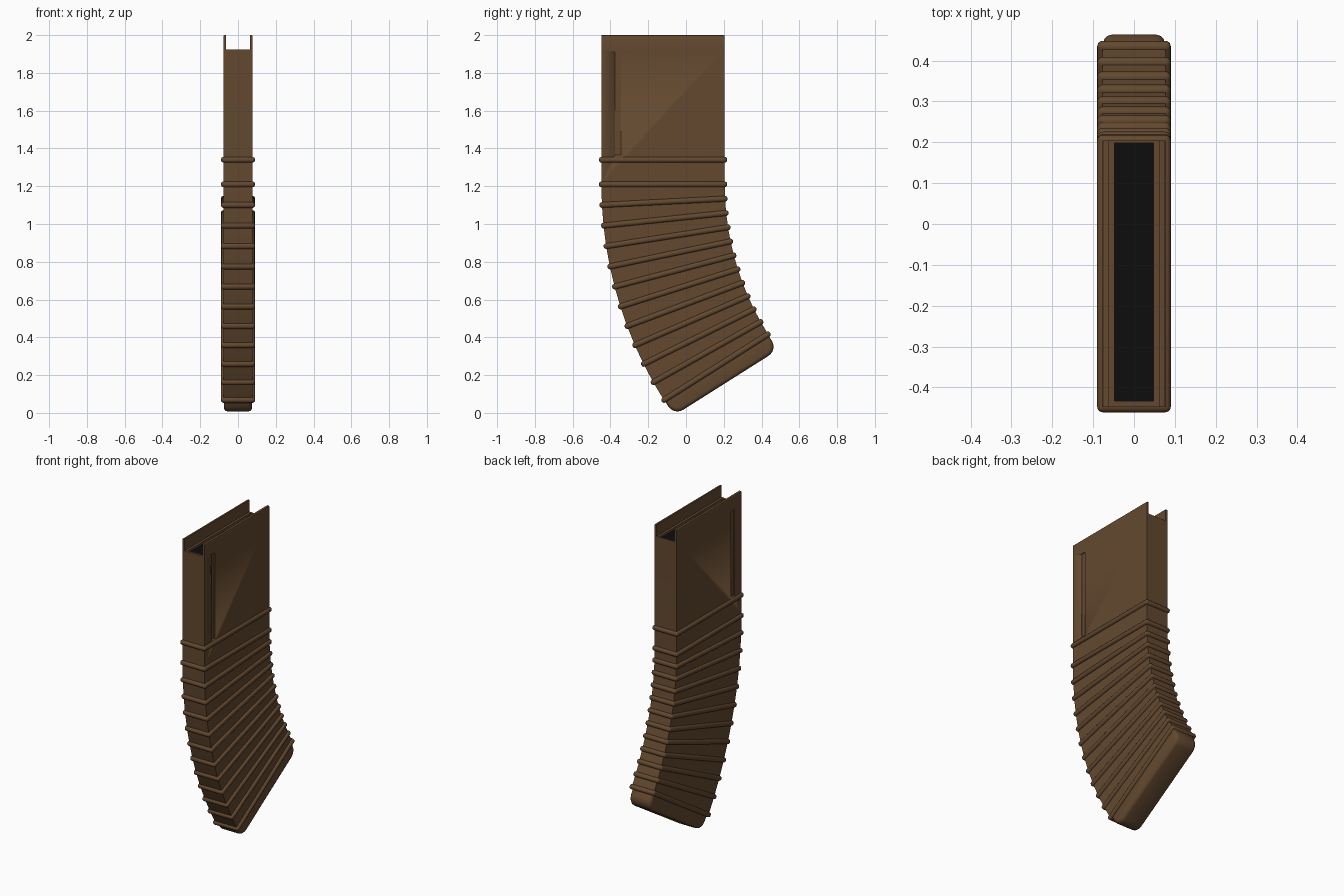
import bpy, bmesh, math
from mathutils import Matrix, Vector

if "Cube" in bpy.data.objects:
    bpy.data.objects.remove(bpy.data.objects["Cube"])

HX = 0.077                     # half width of the case
Y0, Y1 = -0.448, 0.205         # front and back of the case
ZB = 1.21                      # height where the bend starts
PIVOT = Vector((0, 1.69, ZB))  # centre of the bend
STEPS, ANGLE = 11, math.radians(32.3)
TOP = 1.925


def material(name, rgb):
    m = bpy.data.materials.new(name)
    m.diffuse_color = (*rgb, 1)
    m.use_nodes = True
    m.node_tree.nodes["Principled BSDF"].inputs["Base Color"].default_value = m.diffuse_color
    return m


brown = material("brown", (0.125, 0.066, 0.029))
black = material("black", (0.004, 0.004, 0.004))


def bend(i):
    return (Matrix.Translation(PIVOT) @ Matrix.Rotation(ANGLE * i / STEPS, 4, 'X')
            @ Matrix.Translation(-PIVOT))


def finish(bm, name, mats=(brown,)):
    bmesh.ops.recalc_face_normals(bm, faces=bm.faces[:])
    me = bpy.data.meshes.new(name)
    bm.to_mesh(me)
    bm.free()
    ob = bpy.data.objects.new(name, me)
    bpy.context.collection.objects.link(ob)
    for m in mats:
        me.materials.append(m)
    bpy.ops.object.select_all(action='DESELECT')
    ob.select_set(True)
    bpy.context.view_layer.objects.active = ob
    bpy.ops.object.shade_smooth_by_angle(angle=math.radians(32))
    return ob


def box(x0, x1, y0, y1, z0, z1):
    bm = bmesh.new()
    bmesh.ops.create_cube(bm, size=1)
    for v in bm.verts:
        v.co = Vector(((x0 + x1) / 2 + v.co.x * (x1 - x0),
                       (y0 + y1) / 2 + v.co.y * (y1 - y0),
                       (z0 + z1) / 2 + v.co.z * (z1 - z0)))
    return bm


def ring(bm, hx, y0, y1, z, mat=Matrix()):
    return [bm.verts.new(mat @ Vector(p)) for p in
            ((-hx, y0, z), (hx, y0, z), (hx, y1, z), (-hx, y1, z))]


# curved case with a recessed dark opening on top
bm = bmesh.new()
rings = [ring(bm, 0.048, -0.433, 0.198, TOP - 0.015),
         ring(bm, 0.048, -0.433, 0.198, TOP),
         ring(bm, HX, Y0, Y1, TOP)]
rings += [ring(bm, HX, Y0, Y1, ZB, bend(i)) for i in range(STEPS + 1)]
for a, b in zip(rings, rings[1:]):
    for k in range(4):
        n = (k + 1) % 4
        bm.faces.new((a[k], a[n], b[n], b[k]))
bm.faces.new(rings[0]).material_index = 1
bm.faces.new(rings[-1])
case = finish(bm, "case", (brown, black))

# shallow upright groove on each side
for side, s in (("left", -1), ("right", 1)):
    xs = sorted((s * (HX - 0.006), s * (HX + 0.05)))
    cutter = finish(box(*xs, -0.377, -0.343, 1.365, 1.91), "groove_cutter_" + side)
    cutter.hide_render = True
    cutter.hide_set(True)
    mod = case.modifiers.new("groove_" + side, 'BOOLEAN')
    mod.operation = 'DIFFERENCE'
    mod.solver = 'EXACT'
    mod.object = cutter

# side lips rising above the opening
for side, s in (("left", -1), ("right", 1)):
    xs = sorted((s * 0.063, s * HX))
    bm = box(*xs, Y0, Y1, TOP, 2.0)
    edges = [e for e in bm.edges if all(v.co.z > 1.99 and abs(v.co.x) > 0.07 for v in e.verts)]
    bmesh.ops.bevel(bm, geom=edges, offset=0.005, segments=2, profile=0.5, affect='EDGES')
    finish(bm, "lip_" + side)


# rounded ribs around the case
def rib(name, z, mat):
    g, h = 0.013, 0.015
    bm = box(-HX - g, HX + g, Y0 - g, Y1 + g, z - h, z + h)
    bmesh.ops.bevel(bm, geom=bm.edges[:], offset=0.0135, segments=4, profile=0.5, affect='EDGES')
    bm.normal_update()
    caps = [f for f in bm.faces if abs(f.normal.z) > 0.999]
    bmesh.ops.delete(bm, geom=caps, context='FACES')
    bm.transform(mat)
    finish(bm, name)


rib("rib_top", 1.34, Matrix())
for i in range(STEPS + 1):
    rib(f"rib_{i + 1:02d}", ZB, bend(i))

# rounded base
bm = box(-0.075, 0.075, Y0 + 0.002, Y1 - 0.002, ZB - 0.098, ZB + 0.03)
ends = [e for e in bm.edges if all(v.co.z < ZB for v in e.verts)
        and abs(e.verts[0].co.x - e.verts[1].co.x) > 0.1]
bmesh.ops.bevel(bm, geom=ends, offset=0.058, segments=6, profile=0.5, affect='EDGES')
bm.normal_update()
rims = {e for f in bm.faces if abs(f.normal.x) > 0.99 for e in f.edges}
bmesh.ops.bevel(bm, geom=list(rims), offset=0.02, segments=3, profile=0.5, affect='EDGES')
bm.transform(bend(STEPS))
finish(bm, "base")
